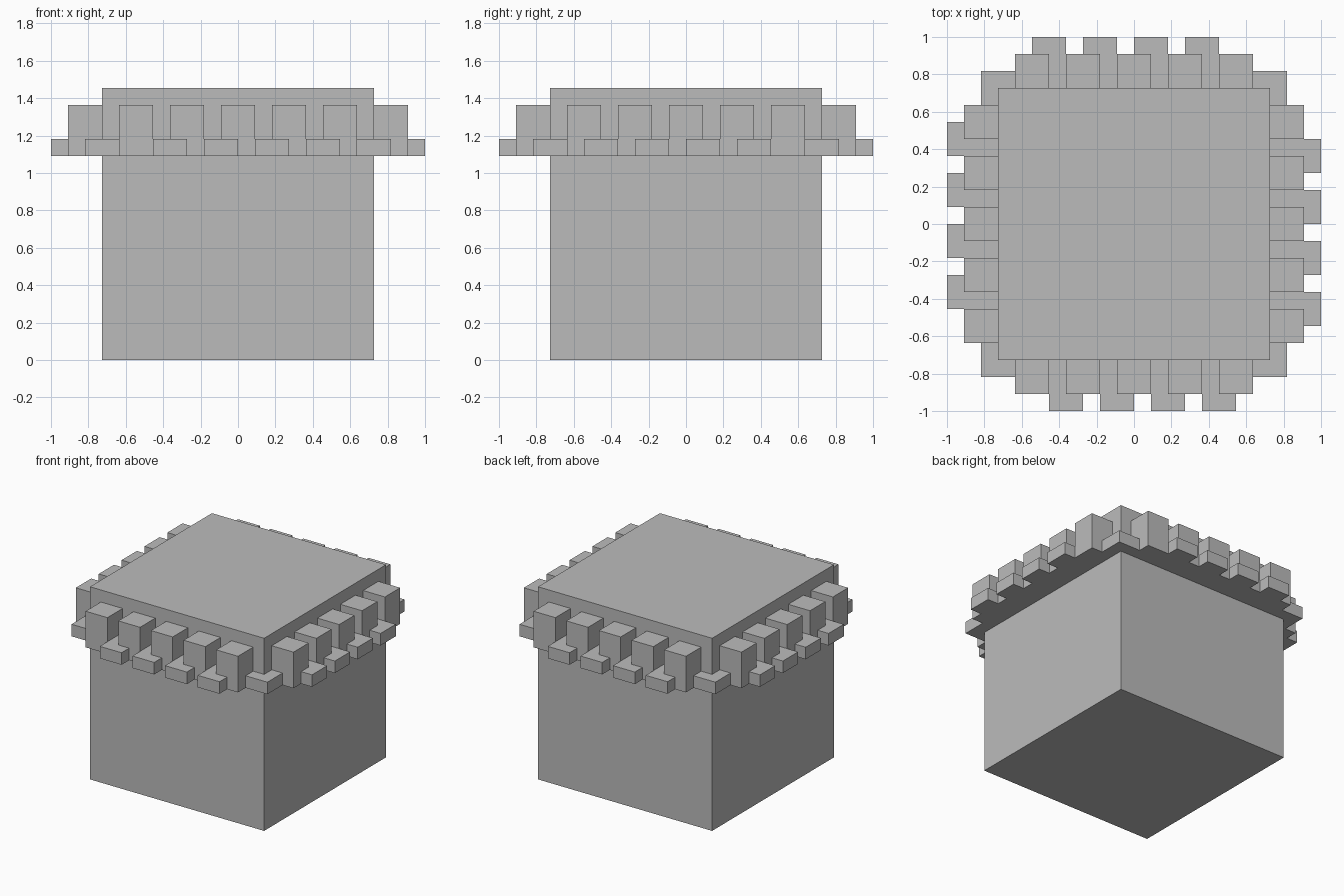
import bpy
import bmesh
from mathutils import Matrix, Vector

if "Cube" in bpy.data.objects:
    bpy.data.objects.remove(bpy.data.objects["Cube"])

U = 1 / 11  # one modelling unit: the whole model is 22 units wide

grey = bpy.data.materials.new("plain grey")
grey.diffuse_color = (0.5, 0.5, 0.5, 1)
grey.use_nodes = True
grey.node_tree.nodes["Principled BSDF"].inputs["Base Color"].default_value = grey.diffuse_color


def make_boxes(name, boxes):
    """One flat-shaded object from boxes given as (low corner, high corner) in units."""
    bm = bmesh.new()
    for low, high in boxes:
        low, high = Vector(low) * U, Vector(high) * U
        matrix = Matrix.Translation((low + high) / 2) @ Matrix.Diagonal((*(high - low), 1))
        bmesh.ops.create_cube(bm, size=1, matrix=matrix)
    mesh = bpy.data.meshes.new(name)
    bm.to_mesh(mesh)
    bm.free()
    mesh.materials.append(grey)
    obj = bpy.data.objects.new(name, mesh)
    bpy.context.collection.objects.link(obj)
    return obj


def side_box(side, start, reach, z_top):
    """Two-unit-wide block standing out from one side of the body."""
    if side in ("back", "right"):        # these sides run the opposite way
        start = -start - 2
    near, far = (8, reach) if side in ("back", "right") else (-reach, -8)
    if side in ("front", "back"):
        return (start, near, 12), (start + 2, far, z_top)
    return (near, start, 12), (far, start + 2, z_top)


# Main cube
make_boxes("body", [((-8, -8, 0), (8, 8, 16))])

# Rim on each side: five tall blocks with four low steps staggered between them
for side in ("front", "right", "back", "left"):
    make_boxes(side + "_tall_blocks", [side_box(side, s, 10, 15) for s in (-7, -4, -1, 2, 5)])
    make_boxes(side + "_low_steps", [side_box(side, s, 11, 13) for s in (-5, -2, 1, 4)])

# Low steps wrapping the four corners
make_boxes("corner_steps", [((x, y, 12), (x + 2, y + 2, 13)) for x in (-9, 7) for y in (-9, 7)])
